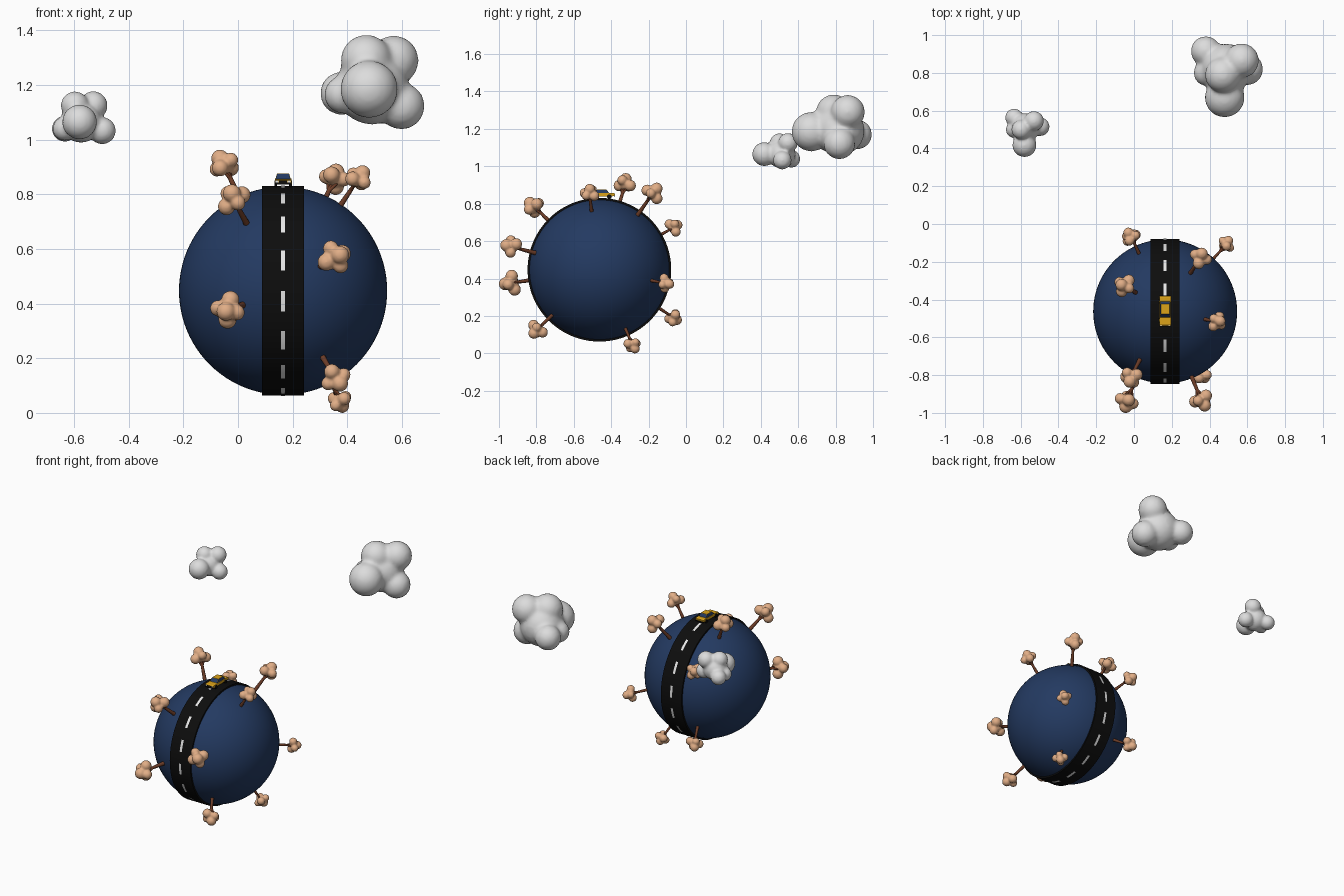
import bpy, bmesh, math
from mathutils import Vector, Matrix

old = bpy.data.objects.get("Cube")
if old:
    bpy.data.objects.remove(old, do_unlink=True)

CENTRE = Vector((0.165, -0.463, 0.447))
RADIUS = 0.381


def material(name, colour):
    m = bpy.data.materials.new(name)
    m.use_nodes = True
    m.diffuse_color = (*colour, 1)
    bsdf = next(n for n in m.node_tree.nodes if n.type == 'BSDF_PRINCIPLED')
    bsdf.inputs["Base Color"].default_value = (*colour, 1)
    return m


NAVY = material("navy ground", (0.017, 0.042, 0.12))
BLACK = material("asphalt black", (0.004, 0.004, 0.004))
WHITE = material("paint white", (0.8, 0.8, 0.8))
CLOUD = material("cloud white", (0.72, 0.72, 0.72))
LEAF = material("peach foliage", (0.75, 0.42, 0.24))
BARK = material("brown bark", (0.15, 0.045, 0.02))
YELLOW = material("car yellow", (0.72, 0.37, 0.01))


def finish(name, bm, *mats, angle=None):
    """Turn a bmesh into a named object, smooth below the given angle."""
    mesh = bpy.data.meshes.new(name)
    bm.to_mesh(mesh)
    bm.free()
    ob = bpy.data.objects.new(name, mesh)
    bpy.context.collection.objects.link(ob)
    for m in mats:
        mesh.materials.append(m)
    if angle:
        bpy.ops.object.select_all(action='DESELECT')
        ob.select_set(True)
        bpy.context.view_layer.objects.active = ob
        bpy.ops.object.shade_smooth_by_angle(angle=math.radians(angle))
    return ob


def ball(bm, pos, r):
    bmesh.ops.create_icosphere(bm, subdivisions=3, radius=r,
                               matrix=Matrix.Translation(pos))


def rod(bm, a, b, r1, r2, sides=10):
    axis = b - a
    mat = Matrix.Translation((a + b) / 2) @ axis.to_track_quat('Z', 'Y').to_matrix().to_4x4()
    bmesh.ops.create_cone(bm, cap_ends=True, segments=sides, radius1=r1, radius2=r2,
                          depth=axis.length, matrix=mat)


def box(bm, pos, size):
    bmesh.ops.create_cube(bm, size=1, matrix=Matrix.Translation(pos) @ Matrix.Diagonal((*size, 1)))


def blend(ob, voxel, rounds):
    """Fuse overlapping balls into one soft blob."""
    rm = ob.modifiers.new("fuse", 'REMESH')
    rm.mode = 'VOXEL'
    rm.voxel_size = voxel
    rm.use_smooth_shade = True
    sm = ob.modifiers.new("soften", 'SMOOTH')
    sm.factor = 0.5
    sm.iterations = rounds


# Planet
bm = bmesh.new()
bmesh.ops.create_uvsphere(bm, u_segments=96, v_segments=48, radius=RADIUS,
                          matrix=Matrix.Translation(CENTRE))
finish("planet", bm, NAVY, angle=60)

# Road band round the planet
bm = bmesh.new()
half = Vector((0.0765, 0, 0))
rod(bm, CENTRE - half, CENTRE + half, 0.384, 0.384, 128)
finish("road", bm, BLACK, angle=30)

# Dashed centre line
bm = bmesh.new()
STEP = math.tau / 16
for k in range(16):
    row = []
    for i in range(5):
        a = STEP * (k - 0.5 + i / 8)
        arm = Vector((0, -math.cos(a), math.sin(a))) * 0.3853
        row.append([bm.verts.new(CENTRE + arm + Vector((s * 0.0078, 0, 0))) for s in (-1, 1)])
    for p, q in zip(row, row[1:]):
        bm.faces.new((p[0], p[1], q[1], q[0]))
finish("road_dashes", bm, WHITE, angle=30)

# Trees: canopy centre and canopy radius
TREES = [
    ((-0.05, -0.325, 0.905), 0.062), ((-0.017, -0.81, 0.783), 0.064),
    ((0.353, -0.177, 0.857), 0.062), ((0.44, -0.517, 0.856), 0.055),
    ((0.356, -0.933, 0.57), 0.065), ((-0.037, -0.933, 0.376), 0.067),
    ((0.357, -0.797, 0.126), 0.058), ((0.374, -0.286, 0.046), 0.05),
    ((-0.015, -0.065, 0.674), 0.053), ((0.487, -0.11, 0.374), 0.05),
    ((-0.015, -0.067, 0.192), 0.053),
]
leaves, trunks = bmesh.new(), bmesh.new()
for n, (pos, s) in enumerate(TREES):
    pos = Vector(pos)
    out = (pos - CENTRE).normalized()
    frame = Matrix.Translation(pos) @ out.to_track_quat('Z', 'Y').to_matrix().to_4x4()
    ball(leaves, pos, s * 0.55)
    ball(leaves, frame @ Vector((0.1 * s, 0, 0.5 * s)), s * 0.52)
    for i in range(4):
        a = n * 0.9 + i * math.tau / 4
        spot = Vector((math.cos(a) * 0.56, math.sin(a) * 0.56, -0.15 + 0.22 * (i % 2))) * s
        ball(leaves, frame @ spot, s * (0.5 - 0.06 * (i % 2)))
    fork = pos - out * s * 0.9
    rod(trunks, CENTRE + out * 0.36, fork, s * 0.2, s * 0.14)
    rod(trunks, fork, pos, s * 0.14, s * 0.08)
    for side in (-1, 1):
        tip = frame @ Vector((side * 0.45 * s, 0, -0.1 * s))
        rod(trunks, fork - out * 0.004, tip, s * 0.11, s * 0.07)
blend(finish("tree_canopies", leaves, LEAF), 0.006, 3)
finish("tree_trunks", trunks, BARK, angle=40)

# Clouds
CLOUDS = {
    "large_cloud": (0.012, 7, [
        ((0.49, 0.82, 1.19), 0.135), ((0.48, 0.67, 1.185), 0.106), ((0.47, 0.79, 1.29), 0.095),
        ((0.57, 0.865, 1.29), 0.092), ((0.598, 0.82, 1.123), 0.086), ((0.38, 0.915, 1.17), 0.08),
        ((0.385, 0.80, 1.165), 0.07)]),
    "small_cloud": (0.008, 5, [
        ((-0.575, 0.51, 1.065), 0.076), ((-0.58, 0.418, 1.065), 0.064), ((-0.597, 0.5, 1.125), 0.052),
        ((-0.53, 0.545, 1.125), 0.053), ((-0.497, 0.515, 1.033), 0.05), ((-0.634, 0.563, 1.04), 0.048),
        ((-0.635, 0.5, 1.04), 0.044)]),
}
for name, (voxel, rounds, lumps) in CLOUDS.items():
    bm = bmesh.new()
    for pos, r in lumps:
        ball(bm, pos, r)
    blend(finish(name, bm, CLOUD), voxel, rounds)

# Car body: side profile swept across the width
CAR = Vector((CENTRE.x, -0.46, 0.83))
PROFILE = [(-0.078, 0.008), (-0.078, 0.021), (-0.07, 0.025), (0.07, 0.028), (0.08, 0.024), (0.078, 0.01)]
bm = bmesh.new()
face = bm.faces.new([bm.verts.new(CAR + Vector((-0.03, y, z))) for y, z in PROFILE])
swept = bmesh.ops.extrude_face_region(bm, geom=[face])["geom"]
bmesh.ops.translate(bm, vec=(0.06, 0, 0), verts=[v for v in swept if isinstance(v, bmesh.types.BMVert)])
bmesh.ops.recalc_face_normals(bm, faces=bm.faces)
finish("car_body", bm, YELLOW)

# Car cabin: tapered block with inset windows
bm = bmesh.new()
box(bm, CAR + Vector((0, 0.008, 0.036)), (0.056, 0.084, 0.02))
for v in bm.verts:
    if v.co.z > CAR.z + 0.036:
        v.co.x = CAR.x + (v.co.x - CAR.x) * 0.8
        v.co.y = CAR.y + 0.01 + (v.co.y - CAR.y - 0.008) * 0.6
bm.normal_update()
walls = [f for f in bm.faces if abs(f.normal.z) < 0.95]
bmesh.ops.inset_individual(bm, faces=walls, thickness=0.002)
for f in walls:
    f.material_index = 1
finish("car_cabin", bm, YELLOW, NAVY)

# Car wheels, bumpers and lamps
bm = bmesh.new()
for y in (-0.05, 0.05):
    for s in (-1, 1):
        hub = CAR + Vector((s * 0.027, y, 0.008))
        rod(bm, hub - Vector((0.005, 0, 0)), hub + Vector((0.005, 0, 0)), 0.012, 0.012, 16)
for y in (-0.079, 0.079):
    box(bm, CAR + Vector((0, y, 0.01)), (0.058, 0.005, 0.006))
box(bm, CAR + Vector((0, -0.078, 0.017)), (0.03, 0.002, 0.006))
finish("car_wheels_and_bumpers", bm, BLACK, angle=40)
bm = bmesh.new()
for s in (-1, 1):
    box(bm, CAR + Vector((s * 0.022, -0.078, 0.017)), (0.011, 0.003, 0.006))
finish("car_headlights", bm, WHITE)
